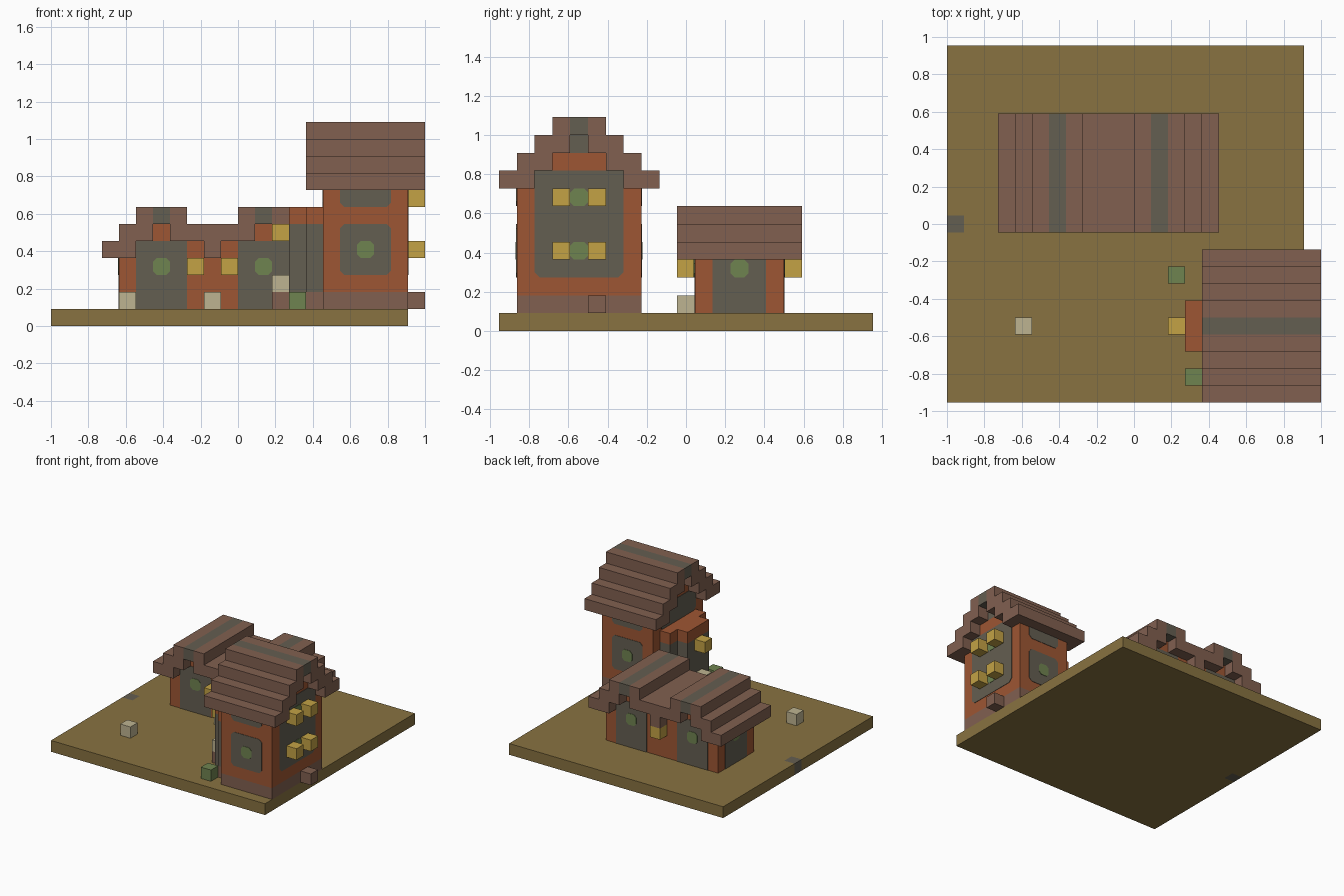
import bpy
import bmesh
from mathutils import Vector

cube = bpy.data.objects.get("Cube")
if cube:
    bpy.data.objects.remove(cube, do_unlink=True)

U = 1 / 11                          # one block
ORIGIN = Vector((-1, -10.5 * U, 0))


def material(name, rgb):
    lin = [(c / 255 / 12.92) if c < 11 else ((c / 255 + 0.055) / 1.055) ** 2.4 for c in rgb]
    m = bpy.data.materials.new(name)
    m.use_nodes = True
    m.diffuse_color = (*lin, 1)
    bsdf = m.node_tree.nodes["Principled BSDF"]
    bsdf.inputs["Base Color"].default_value = (*lin, 1)
    bsdf.inputs["Roughness"].default_value = 0.9
    return m


EARTH = material("earth", (136, 114, 65))
WOOD = material("brown wood", (129, 96, 80))
BRICK = material("orange brick", (158, 86, 51))
STONE = material("grey stone", (100, 94, 81))
LAMP = material("lamp yellow", (195, 162, 69))
GREEN = material("leaf green", (111, 131, 80))
SAND = material("pale sand", (190, 180, 145))


def finish(name, bm, mat):
    bmesh.ops.recalc_face_normals(bm, faces=bm.faces)
    me = bpy.data.meshes.new(name)
    bm.to_mesh(me)
    bm.free()
    me.materials.append(mat)
    ob = bpy.data.objects.new(name, me)
    bpy.context.collection.objects.link(ob)
    return ob


def add_box(bm, x, y, z):
    lo = Vector((x[0], y[0], z[0])) * U + ORIGIN
    hi = Vector((x[1], y[1], z[1])) * U + ORIGIN
    made = bmesh.ops.create_cube(bm, size=1)["verts"]
    for v in made:
        v.co = Vector([lo[a] if v.co[a] < 0 else hi[a] for a in range(3)])


def box(name, mat, *ranges):
    """One object from one or more block ranges (x, y, z)."""
    bm = bmesh.new()
    for r in ranges:
        add_box(bm, *r)
    return finish(name, bm, mat)


def block(name, mat, i, j, k):
    return box(name, mat, ((i, i + 1), (j, j + 1), (k, k + 1)))


def plate(name, mat, axis, at, side, across, up, bottom=0, top=0, thick=0.003):
    """Thin panel on a wall at block coordinate `at`, facing `side`, with clipped corners."""
    (a, b), (c, d) = across, up
    outline = [(a + bottom, c), (b - bottom, c), (b, c + bottom), (b, d - top),
               (b - top, d), (a + top, d), (a, d - top), (a, c + bottom)]
    points = []
    for p in outline:
        if p not in points:
            points.append(p)
    bm = bmesh.new()
    verts = []
    for h, v in points:
        co = (at, h, v) if axis == 0 else (h, at, v)
        verts.append(bm.verts.new(Vector(co) * U + ORIGIN))
    face = bm.faces.new(verts)
    ext = bmesh.ops.extrude_face_region(bm, geom=[face])["geom"]
    move = Vector((0, 0, 0))
    move[axis] = side * thick
    bmesh.ops.translate(bm, vec=move, verts=[g for g in ext if isinstance(g, bmesh.types.BMVert)])
    return finish(name, bm, mat)


def window(name, axis, at, side, h, k):
    plate(name, GREEN, axis, at, side, (h, h + 1), (k, k + 1), 0.22, 0.22, 0.006)


def stepped_roof(name, peak, along, base, along_x, sides=(-1, 1)):
    """Stepped gable around block `peak`, with a grey ridge strip."""
    def cell(span, z):
        return (along, span, z) if along_x else (span, along, z)
    top = 2 if not along_x else 3
    steps = []
    for n in range(top):
        for s in sides if n == 0 else (-1, 1):
            far, near = top + 1 - n, top - 1 - n
            span = (peak - far, peak - near) if s < 0 else (peak + 1 + near, peak + 1 + far)
            steps.append(cell(span, (base + n, base + n + 1)))
    cap = (base + top, base + top + 1)
    steps += [cell((peak - 1, peak), cap), cell((peak + 1, peak + 2), cap)]
    box(name + "_roof", WOOD, *steps)
    box(name + "_ridge", STONE, cell((peak, peak + 1), cap))


# Ground slab with one grey stone let into its edge
box("ground", EARTH, ((1, 21), (0, 21), (0, 1)), ((0, 1), (0, 10), (0, 1)),
    ((0, 1), (11, 21), (0, 1)))
block("edge_stone", STONE, 0, 10, 0)

# Tall house: plinth, walls, gable
box("tower_plinth", WOOD, ((16, 21), (1, 8), (1, 2)))
box("tower_walls", BRICK, ((16, 21), (1, 8), (2, 8)), ((16, 21), (2, 7), (8, 9)),
    ((16, 21), (3, 6), (9, 10)))
box("tower_gable_stone", STONE, ((16, 21), (4, 5), (10, 11)))
stepped_roof("tower", 4, (15, 22), 8, True)

# Tall house front and back panels
for label, at, side in (("front", 1, -1), ("back", 8, 1)):
    plate(f"tower_{label}_panel", STONE, 1, at, side, (17, 20), (3, 6), 0.25, 0.25)
    plate(f"tower_{label}_upper_panel", STONE, 1, at, side, (17, 20), (7, 8), 0.25)
    window(f"tower_{label}_window", 1, at, side, 18, 4)

# Tall house end panels, windows and lamps
plate("tower_left_panel", STONE, 0, 21, 1, (2, 7), (3, 9), 0.3)
plate("tower_right_panel", STONE, 0, 16, -1, (2, 7), (7, 9), 0.3)
for k in (4, 7):
    window(f"tower_left_window_{k}", 0, 21, 1, 4, k)
    for j in (3, 5):
        block(f"tower_lamp_{j}_{k}", LAMP, 21, j, k)
block("tower_wood_block", WOOD, 21, 5, 1)

# Stepped porch on the tall house
box("porch_plinth", WOOD, ((15, 16), (2, 7), (1, 2)))
box("porch_walls", STONE, ((15, 16), (2, 7), (2, 6)), ((14, 15), (3, 6), (1, 6)))
box("porch_top", BRICK, ((15, 16), (2, 7), (6, 7)), ((14, 15), (3, 6), (6, 7)))
block("porch_step", WOOD, 13, 4, 1)
block("porch_sand_block", SAND, 13, 4, 2)
block("porch_lamp", LAMP, 13, 4, 5)
block("bush_front", GREEN, 14, 1, 1)
block("bush_back", GREEN, 13, 7, 1)

# Low house: walls, twin gables, valley between them
box("cottage_walls", BRICK, ((4, 15), (11, 16), (1, 4)), ((5, 14), (11, 16), (4, 5)),
    ((6, 7), (11, 16), (5, 6)), ((12, 13), (11, 16), (5, 6)))
stepped_roof("cottage_right", 6, (10, 17), 4, False, sides=(-1,))
stepped_roof("cottage_left", 12, (10, 17), 4, False, sides=(1,))
box("cottage_valley", WOOD, ((9, 10), (10, 17), (4, 6)))

# Low house panels and windows
for label, at, side in (("front", 11, -1), ("back", 16, 1)):
    for peak in (6, 12):
        plate(f"cottage_{label}_panel_{peak}", STONE, 1, at, side,
              (peak - 1, peak + 2), (1, 5))
        window(f"cottage_{label}_window_{peak}", 1, at, side, peak, 3)
for label, at, side in (("right", 4, -1), ("left", 15, 1)):
    plate(f"cottage_{label}_panel", STONE, 0, at, side, (12, 15), (1, 4))
    window(f"cottage_{label}_window", 0, at, side, 13, 3)

# Low house lamps and loose sand blocks
for label, i, j in (("front_right", 8, 10), ("front_left", 10, 10), ("back", 9, 16)):
    block(f"cottage_lamp_{label}", LAMP, i, j, 3)
block("cottage_sand_block", SAND, 9, 10, 1)
block("yard_sand_block", SAND, 4, 4, 1)
